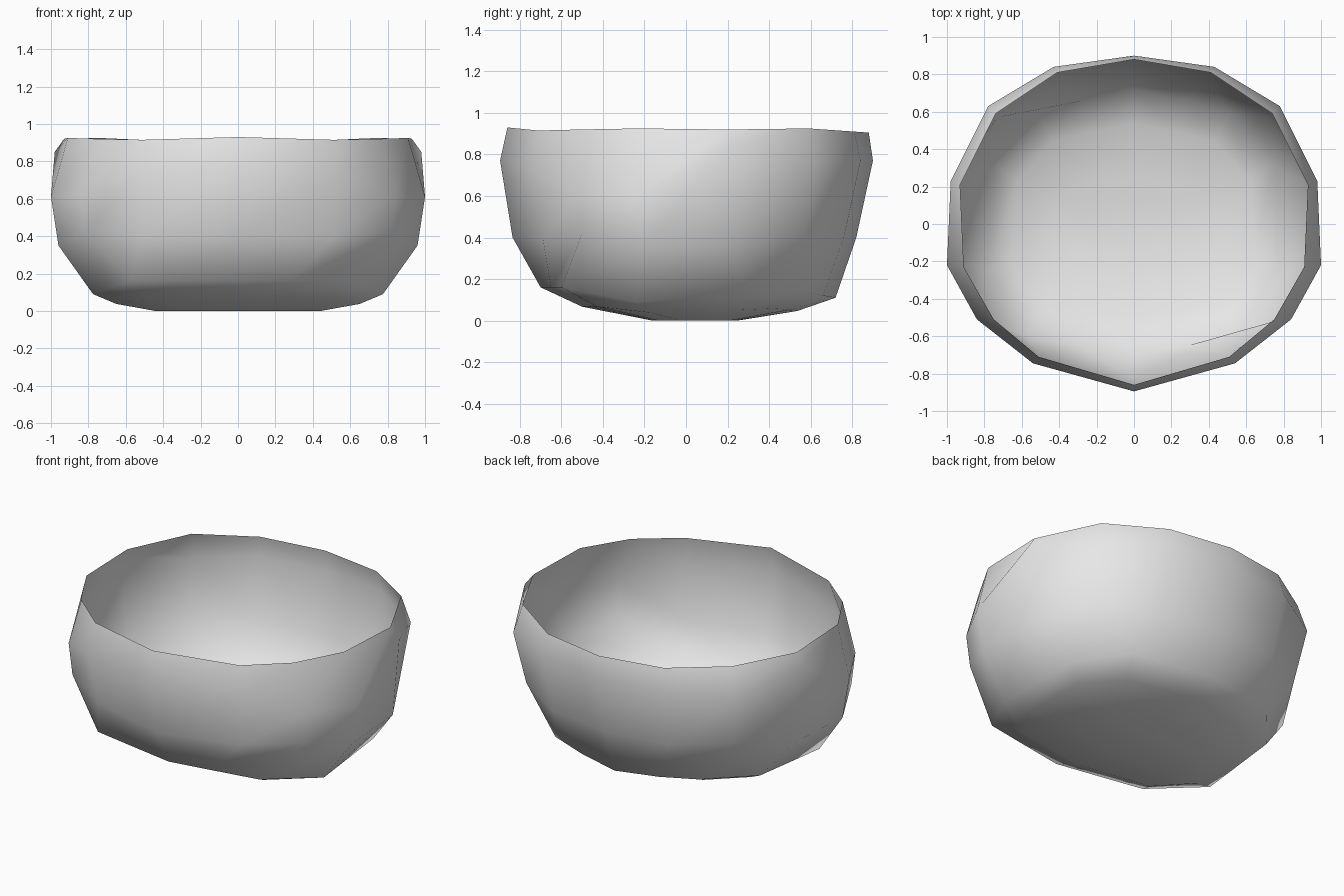
import bpy
import bmesh

cube = bpy.data.objects.get("Cube")
if cube:
    bpy.data.objects.remove(cube, do_unlink=True)

# One grey for the whole bowl
grey = bpy.data.materials.new("plain_grey")
grey.use_nodes = True
colour = (0.8, 0.8, 0.8, 1)
grey.diffuse_color = colour
grey.node_tree.nodes["Principled BSDF"].inputs["Base Color"].default_value = colour

# Half cross-sections of the bowl, each running from back centre to front centre
rim = [(0, 0.88, 0.905), (0.41, 0.81, 0.91), (0.74, 0.59, 0.925), (0.93, 0.21, 0.92),
       (0.91, -0.23, 0.925), (0.75, -0.51, 0.92), (0.51, -0.71, 0.915), (0, -0.86, 0.93)]
belly = [(0, 0.9, 0.77), (0.43, 0.84, 0.77), (0.78, 0.63, 0.75), (0.98, 0.23, 0.85),
         (1, -0.22, 0.61), (0.84, -0.51, 0.62), (0.54, -0.745, 0.74), (0, -0.895, 0.77)]
waist = [(0, 0.82, 0.4), (0.41, 0.76, 0.4), (0.73, 0.57, 0.42), (0.94, 0.22, 0.36),
         (0.96, -0.21, 0.35), (0.82, -0.5, 0.42), (0.51, -0.69, 0.4), (0, -0.835, 0.4)]
# The foot is squarer than the rim, with raised corners
foot = [(0, 0.72, 0.11), (0.27, 0.66, 0.12), (0.51, 0.59, 0.14), (0.74, 0.31, 0.12),
        (0.775, -0.24, 0.09), (0.57, -0.6, 0.16), (0.29, -0.65, 0.16), (0, -0.7, 0.16)]


def shrink(section, sx, sy, shift, lift):
    """Smaller copy of a section, flattened towards the ground."""
    return [(x * sx, y * sy + shift, z * lift) for x, y, z in section]


floor = shrink(foot, 0.84, 0.73, 0.01, 0.42)
base = shrink(foot, 0.57, 0.29, 0.04, 0)


def add_ring(bm, section):
    """Mirror a half section across x and add its vertices."""
    mirrored = [(-x, y, z) for x, y, z in section[-2:0:-1]]
    return [bm.verts.new(point) for point in section + mirrored]


# Thin open shell, skinned from rim to base
bm = bmesh.new()
rings = [add_ring(bm, s) for s in (rim, belly, waist, foot, floor, base)]
for upper, lower in zip(rings, rings[1:]):
    for i in range(len(upper)):
        bm.faces.new((upper[i - 1], upper[i], lower[i], lower[i - 1]))
bottom = bm.faces.new(rings[-1])
bmesh.ops.recalc_face_normals(bm, faces=bm.faces)
# The base must face down
bottom.normal_update()
if bottom.normal.z > 0:
    bmesh.ops.reverse_faces(bm, faces=bm.faces)
for face in bm.faces:
    face.smooth = True

mesh = bpy.data.meshes.new("bowl")
bm.to_mesh(mesh)
bm.free()
mesh.materials.append(grey)
bowl = bpy.data.objects.new("bowl", mesh)
bpy.context.collection.objects.link(bowl)
